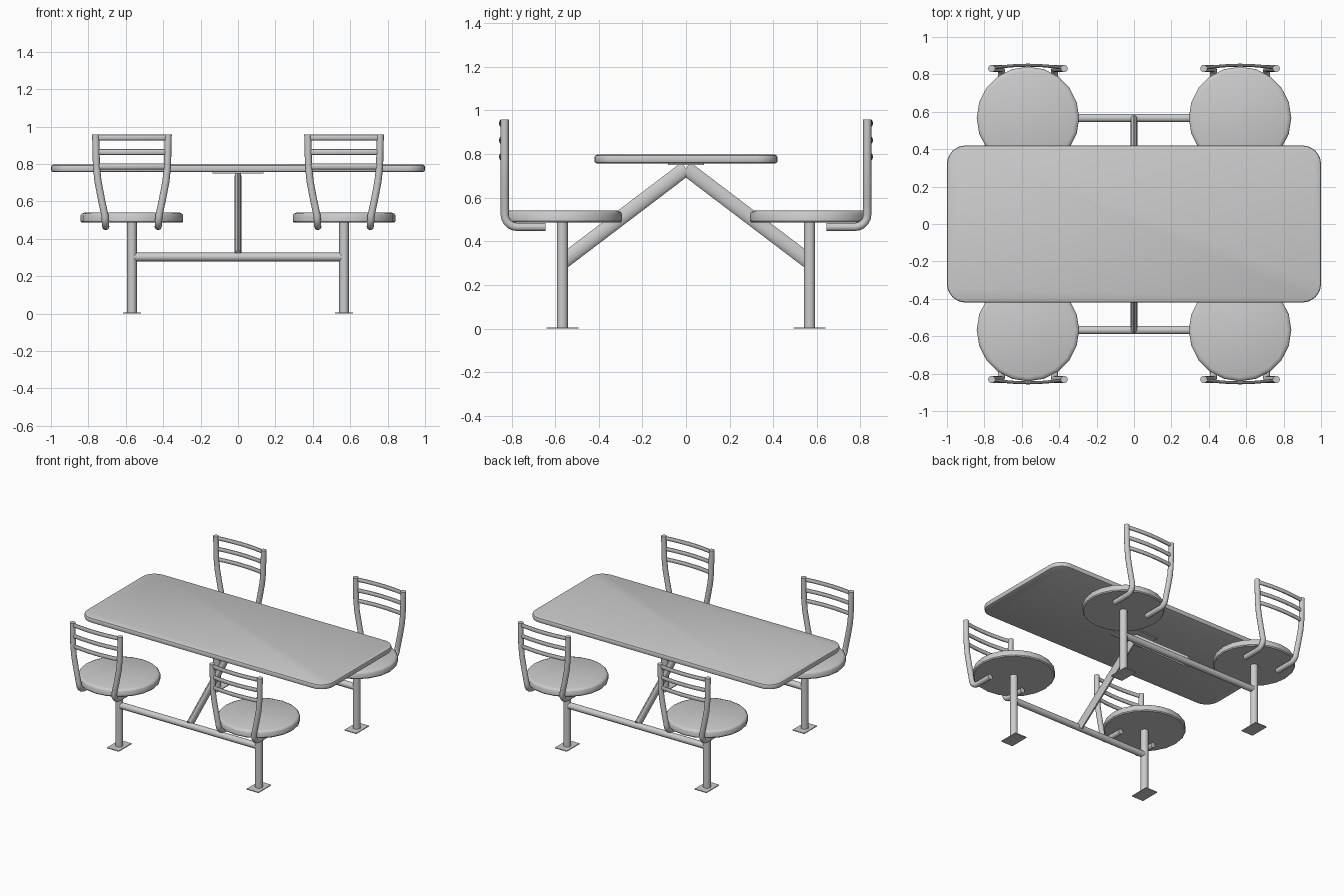
import bpy, bmesh
from math import sin, cos, pi, radians
from mathutils import Vector

if "Cube" in bpy.data.objects:
    bpy.data.objects.remove(bpy.data.objects["Cube"])


def finish(name, bm, angle=35):
    bmesh.ops.recalc_face_normals(bm, faces=bm.faces)
    me = bpy.data.meshes.new(name)
    bm.to_mesh(me)
    bm.free()
    me.shade_smooth()
    me.set_sharp_from_angle(angle=radians(angle))
    ob = bpy.data.objects.new(name, me)
    bpy.context.collection.objects.link(ob)
    return ob


def skin(bm, rings):
    # Bridge a list of closed rings and cap both ends
    loops = [[bm.verts.new(p) for p in r] for r in rings]
    n = len(loops[0])
    for a, b in zip(loops, loops[1:]):
        for i in range(n):
            j = (i + 1) % n
            bm.faces.new((a[i], a[j], b[j], b[i]))
    bm.faces.new(loops[0])
    bm.faces.new(loops[-1])


def tube(name, pts, ra, rb=None, side=(1, 0, 0), n=14):
    # Sweep an ellipse (ra along side, rb across) along a path
    rb = rb or ra
    pts = [Vector(p) for p in pts]
    rings = []
    for i, p in enumerate(pts):
        t = (pts[min(i + 1, len(pts) - 1)] - pts[max(i - 1, 0)]).normalized()
        a = Vector(side)
        a = (a - t * a.dot(t)).normalized()
        b = t.cross(a)
        rings.append([p + a * ra * cos(2 * pi * k / n) + b * rb * sin(2 * pi * k / n)
                      for k in range(n)])
    bm = bmesh.new()
    skin(bm, rings)
    return finish(name, bm)


def box(name, centre, size):
    bm = bmesh.new()
    bmesh.ops.create_cube(bm, size=1)
    bmesh.ops.scale(bm, vec=size, verts=bm.verts)
    bmesh.ops.translate(bm, vec=centre, verts=bm.verts)
    return finish(name, bm)


def rounded_rect(hx, hy, r, z, seg=6):
    pts = []
    for q, (sx, sy) in enumerate(((1, 1), (-1, 1), (-1, -1), (1, -1))):
        for k in range(seg + 1):
            a = pi / 2 * (q + k / seg)
            pts.append((sx * (hx - r) + r * cos(a), sy * (hy - r) + r * sin(a), z))
    return pts


# Table top with softened rim
bm = bmesh.new()
rim = ((0.012, 0.757), (0.003, 0.761), (0, 0.768), (0, 0.786), (0.003, 0.793), (0.012, 0.797))
skin(bm, [rounded_rect(1 - d, 0.42 - d, 0.1 - d, z) for d, z in rim])
finish("table_top", bm)
box("top_mounting_plate", (0, 0, 0.754), (0.27, 0.166, 0.008))

for sy, row in ((-1, "front"), (1, "back")):
    # Frame of each row
    tube(row + "_crossbar", [(-0.567, sy * 0.567, 0.303), (0.567, sy * 0.567, 0.303)],
         0.023, side=(0, 0, 1))
    tube(row + "_diagonal_brace", [(0, sy * 0.56, 0.31), (0, 0, 0.735)], 0.018, 0.035)

    for sx, hand in ((-1, "left"), (1, "right")):
        tag = row + "_" + hand
        cx, cy = sx * 0.567, sy * 0.567
        # Leg and foot plate
        tube(tag + "_leg", [(cx, cy, 0.003), (cx, cy, 0.49)], 0.026)
        box(tag + "_foot_plate", (cx, cy, 0.003), (0.096, 0.147, 0.006))

        # Seat disc
        bm = bmesh.new()
        skin(bm, [[(cx + r * cos(2 * pi * k / 20), cy + r * sin(2 * pi * k / 20), z)
                   for k in range(20)]
                  for r, z in ((0.268, 0.487), (0.274, 0.494), (0.274, 0.526),
                               (0.268, 0.535), (0.252, 0.541))])
        finish(tag + "_seat", bm, 40)

        # Back posts: run under the seat, bend up and splay outwards
        path = [(0.14, 0.645, 0.466), (0.14, 0.775, 0.466)]
        path += [(0.14 + 0.004 * k / 5, 0.775 + 0.056 * sin(pi / 10 * k),
                  0.522 - 0.056 * cos(pi / 10 * k)) for k in range(1, 6)]
        path += [(0.163, 0.831, 0.61), (0.182, 0.831, 0.71), (0.19, 0.831, 0.79), (0.194, 0.831, 0.958)]
        for s, end in ((-1, "a"), (1, "b")):
            tube(tag + "_back_post_" + end,
                 [(cx + s * x, sy * y, z) for x, y, z in path], 0.019)

        # Bowed back slats
        for i, (z, w) in enumerate(((0.942, 0.193), (0.864, 0.192), (0.788, 0.188))):
            tube(f"{tag}_back_slat_{i + 1}",
                 [(cx + w * u / 4, sy * (0.849 - 0.016 * (u / 4) ** 2), z) for u in range(-4, 5)],
                 0.016, 0.008, side=(0, 0, 1), n=12)
